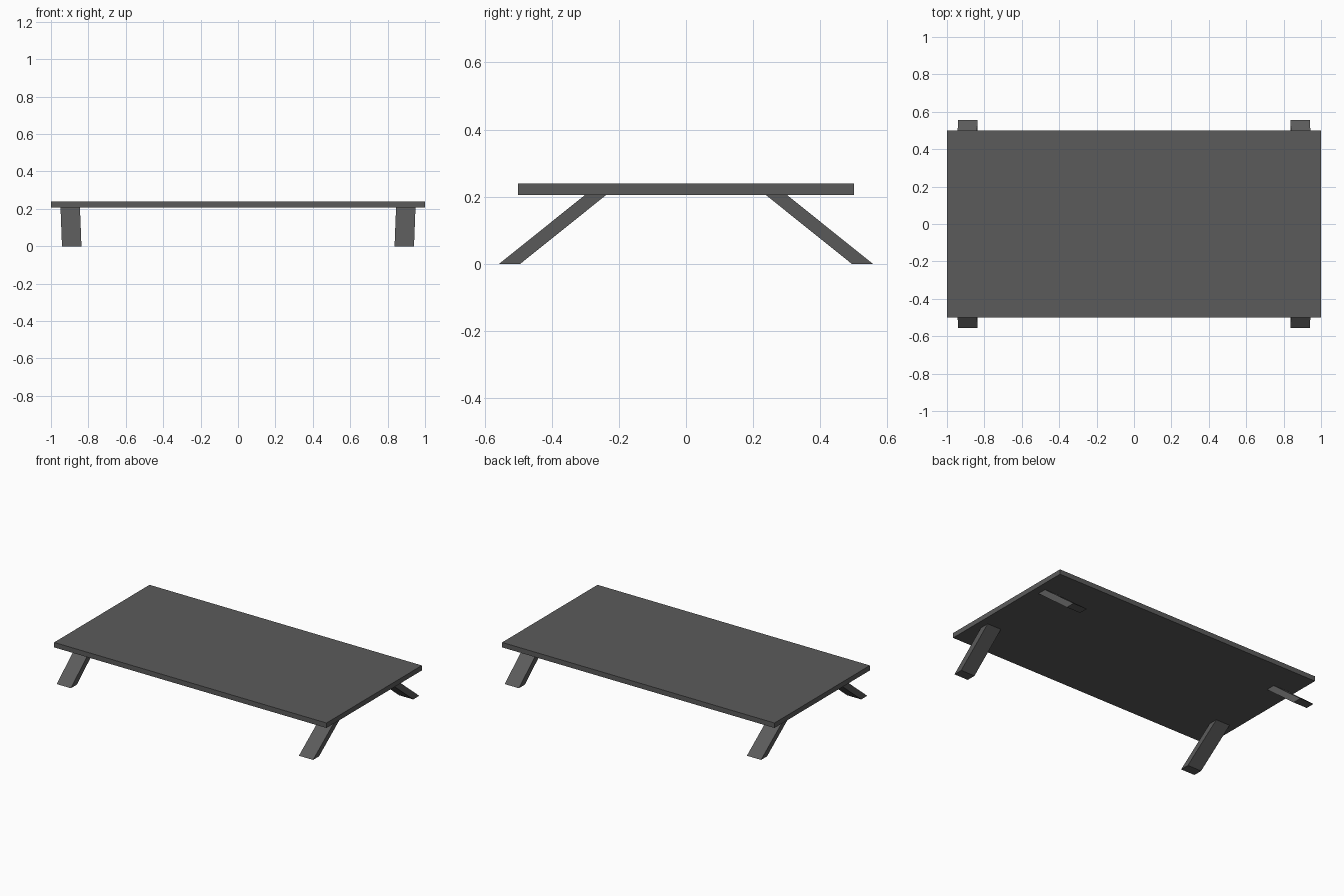
import bpy, bmesh

if "Cube" in bpy.data.objects:
    bpy.data.objects.remove(bpy.data.objects["Cube"])

# Dark grey finish shared by all parts
finish = bpy.data.materials.new("dark_grey")
finish.diffuse_color = (0.105, 0.105, 0.105, 1)
finish.use_nodes = True
finish.node_tree.nodes["Principled BSDF"].inputs["Base Color"].default_value = finish.diffuse_color


def make_object(name, bm):
    bmesh.ops.recalc_face_normals(bm, faces=bm.faces)
    mesh = bpy.data.meshes.new(name)
    bm.to_mesh(mesh)
    bm.free()
    mesh.materials.append(finish)
    obj = bpy.data.objects.new(name, mesh)
    bpy.context.collection.objects.link(obj)
    return obj


def block(name, lo, hi, lean=(0, 0)):
    """Box between two corners; its top is shifted sideways by lean."""
    bm = bmesh.new()
    bmesh.ops.create_cube(bm, size=1)
    for v in bm.verts:
        t = v.co.z + 0.5
        v.co = [a + (b - a) * (c + 0.5) for a, b, c in zip(lo, hi, v.co)]
        v.co.x += lean[0] * t
        v.co.y += lean[1] * t
    return make_object(name, bm)


UNDERSIDE = 0.206

# Flat tabletop slab
block("tabletop", (-1, -0.5, UNDERSIDE), (1, 0.5, 0.239))

# Splayed leg with a flat foot, mirrored to all four corners
leg = block("legs", (0.837, -0.557, 0), (0.941, -0.494, UNDERSIDE), lean=(0.008, 0.257))
mirror = leg.modifiers.new("four_corners", 'MIRROR')
mirror.use_axis = (True, True, False)
mirror.use_mirror_merge = False
